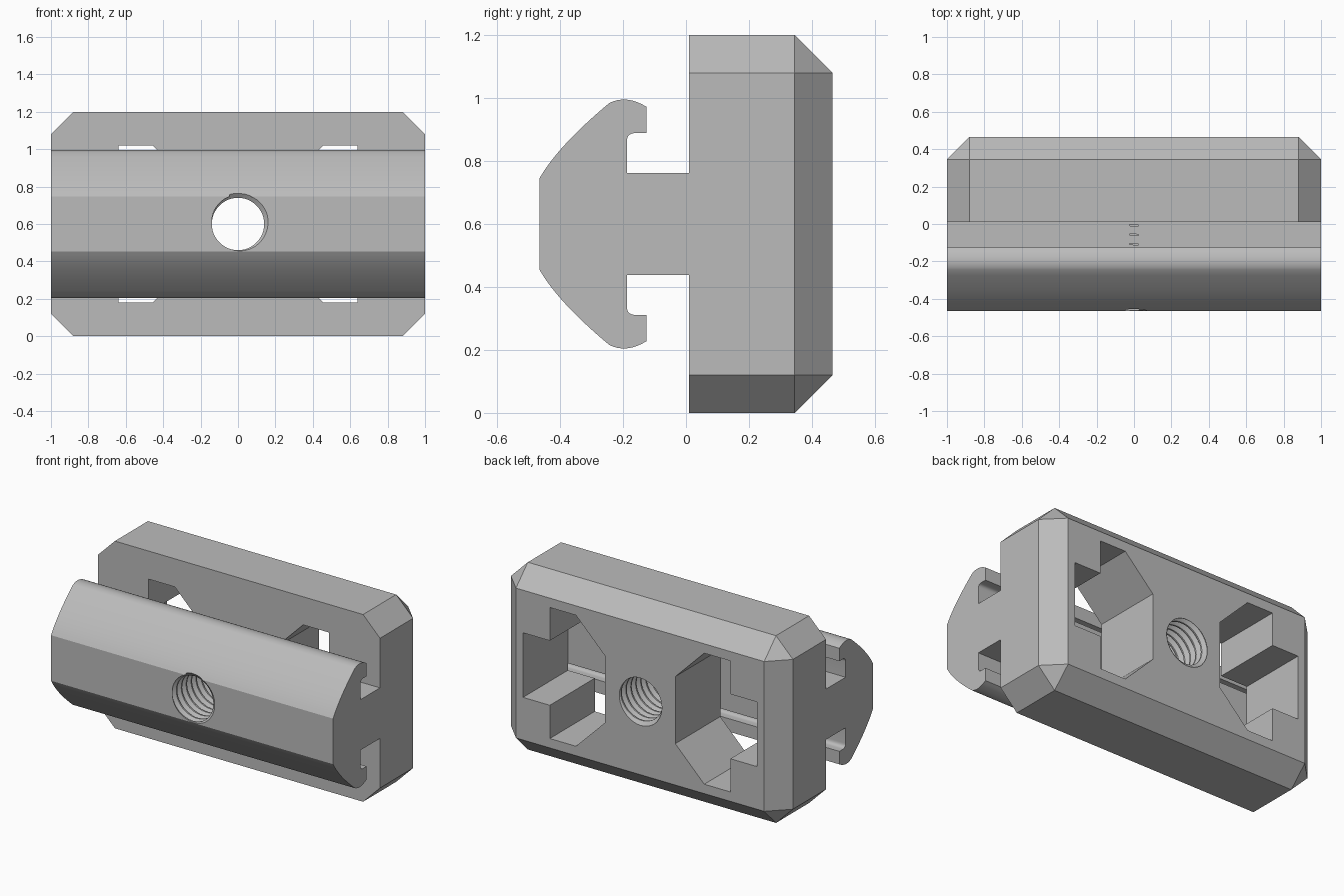
import bpy
import bmesh
from math import pi, cos, sin
from mathutils import Vector

if "Cube" in bpy.data.objects:
    bpy.data.objects.remove(bpy.data.objects["Cube"], do_unlink=True)

MID = 0.6      # height of the symmetry plane
FRONT = 0.01   # plane where rail meets plate
BACK = 0.465

grey = bpy.data.materials.new("plain grey")
grey.use_nodes = True
grey.diffuse_color = (0.5, 0.5, 0.5, 1)
grey.node_tree.nodes["Principled BSDF"].inputs["Base Color"].default_value = (0.5, 0.5, 0.5, 1)


def finish(bm, name, cutter=False):
    bmesh.ops.recalc_face_normals(bm, faces=bm.faces)
    mesh = bpy.data.meshes.new(name)
    bm.to_mesh(mesh)
    bm.free()
    mesh.materials.append(grey)
    obj = bpy.data.objects.new(name, mesh)
    bpy.context.collection.objects.link(obj)
    if cutter:
        obj.hide_render = True
        obj.display_type = 'WIRE'
    return obj


def prism(name, points, push, cutter=False):
    bm = bmesh.new()
    face = bm.faces.new([bm.verts.new(p) for p in points])
    new = bmesh.ops.extrude_face_region(bm, geom=[face], use_keep_orig=True)
    moved = [v for v in new["geom"] if isinstance(v, bmesh.types.BMVert)]
    bmesh.ops.translate(bm, verts=moved, vec=push)
    return finish(bm, name, cutter)


def bezier(a, ctrl, b, steps):
    a, ctrl, b = Vector(a), Vector(ctrl), Vector(b)
    ts = [i / steps for i in range(steps + 1)]
    return [tuple(a * (1 - t) ** 2 + ctrl * 2 * t * (1 - t) + b * t * t) for t in ts]


def thread_cutter():
    # Helical groove whose edges follow the thread
    pitch, turns, sides = 0.05, 24, 48
    shape = [(0, 0.14), (0.2, 0.14), (0.55, 0.164), (0.65, 0.164)]
    n = len(shape)
    bm = bmesh.new()
    grid = []
    for k in range(turns):
        for t, r in shape:
            row = []
            for s in range(sides):
                a = 2 * pi * s / sides
                y = -0.6 + pitch * (k + t + s / sides)
                row.append(bm.verts.new((r * cos(a), y, MID + r * sin(a))))
            grid.append(row)
    for i in range(len(grid) - 1):
        for s in range(sides):
            if s < sides - 1:
                bm.faces.new((grid[i][s], grid[i][s + 1], grid[i + 1][s + 1], grid[i + 1][s]))
            elif i + n + 1 < len(grid):
                bm.faces.new((grid[i][s], grid[i + n][0], grid[i + n + 1][0], grid[i + 1][s]))
    # Close both ends with fans
    rims = [e for e in bm.edges if e.is_boundary]
    for sign in (-1, 1):
        tip = bm.verts.new((0, sign * 0.7, MID))
        for e in rims:
            if e.verts[0].co.y * sign > 0:
                bm.faces.new((e.verts[0], e.verts[1], tip))
    return finish(bm, "thread_cutter", True)


def cut(obj, cutters):
    bpy.ops.object.select_all(action='DESELECT')
    obj.select_set(True)
    bpy.context.view_layer.objects.active = obj
    for c in cutters:
        mod = obj.modifiers.new("cut", 'BOOLEAN')
        mod.operation = 'DIFFERENCE'
        mod.solver = 'EXACT'
        mod.object = c
        bpy.ops.object.modifier_apply(modifier=mod.name)
    bpy.ops.object.shade_smooth_by_angle(angle=pi / 7)


# Plate: block with cut corners and chamfered back edges
bm = bmesh.new()
c = 0.12
for sx in (-1, 1):
    for sz in (-1, 1):
        for y in (FRONT, BACK - c):
            bm.verts.new((sx, y, MID + sz * (MID - c)))
            bm.verts.new((sx * (1 - c), y, MID + sz * MID))
        bm.verts.new((sx * (1 - c), BACK, MID + sz * (MID - c)))
bmesh.ops.convex_hull(bm, input=bm.verts)
bmesh.ops.dissolve_limit(bm, angle_limit=0.01, verts=bm.verts, edges=bm.edges)
plate = finish(bm, "back_plate")

# Rail: hooked T profile run along the full width
half = [(FRONT, 0.762), (-0.188, 0.762)]
half += bezier((-0.188, 0.862), (-0.188, 0.889), (-0.16, 0.889), 5)
half += [(-0.125, 0.889)]
half += bezier((-0.125, 0.972), (-0.19, 1.012), (-0.244, 0.984), 8)
half += bezier((-0.244, 0.984), (-0.405, 0.85), (-0.465, 0.746), 10)[1:]
outline = half + [(y, 2 * MID - z) for y, z in reversed(half)]
rail = prism("hooked_rail", [(-1, y, z) for y, z in outline], (2, 0, 0))

# Pockets: through openings with a notch on the outer side
pocket = [(0.25, 0.215), (0.455, 0.42), (0.64, 0.42), (0.64, 0.207), (0.83, 0.207)]
pocket += [(x, -z) for x, z in reversed(pocket)]
pockets = [prism("pocket_cutter", [(s * x, -0.2, MID + z) for x, z in pocket], (0, 1, 0), True)
           for s in (-1, 1)]

# Threaded bore through rail and plate
bore = thread_cutter()
cut(plate, pockets + [bore])
cut(rail, [bore])

for helper in pockets + [bore]:
    bpy.data.objects.remove(helper, do_unlink=True)
